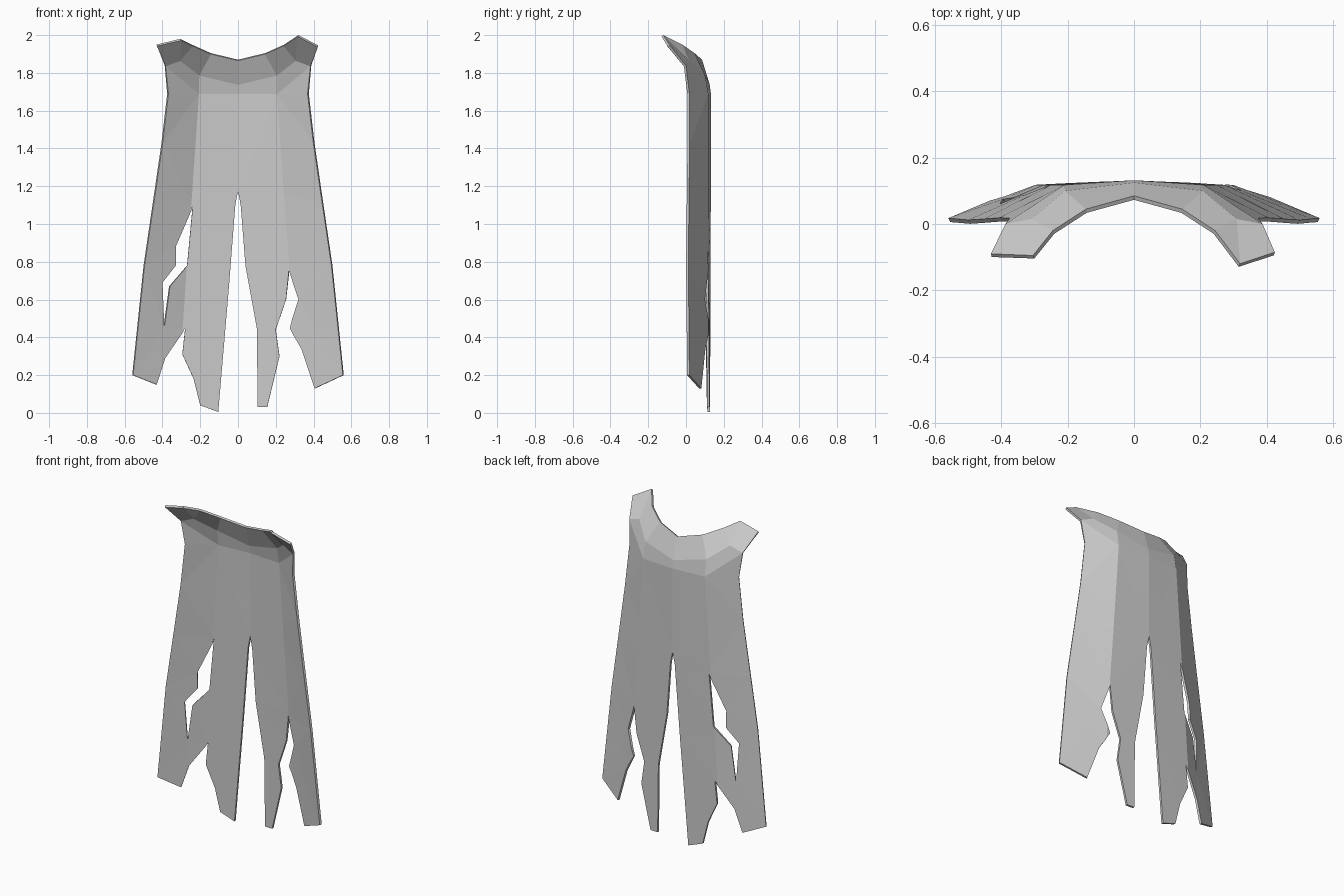
import bpy
import bmesh
from mathutils import Vector

if "Cube" in bpy.data.objects:
    bpy.data.objects.remove(bpy.data.objects["Cube"], do_unlink=True)

SEAM = 1.69      # height where the hanging cloth meets the collar
FOLD = 0.56      # side fold, as a share of the half width
FLARE = 0.124    # widening per unit of drop


def half_width(z):
    return 0.375 + FLARE * (SEAM - z)


def depth(x, z):
    """Back surface of the hanging cloth: nearly flat middle, sides swept forward."""
    s = abs(x) / half_width(z)
    if s < FOLD:
        return 0.132 - 0.014 * s / FOLD
    return 0.118 - 0.1 * (s - FOLD) / (1 - FOLD)


# Ragged outline of the hanging cloth (x, z)
outline = [
    (0, SEAM), (0.21, SEAM), (0.375, SEAM), (0.405, 1.43), (0.45, 1.12),
    (0.5, 0.78), (0.56, 0.2), (0.41, 0.13), (0.34, 0.34), (0.275, 0.45),
    (0.325, 0.6), (0.27, 0.77), (0.255, 0.6), (0.2, 0.44), (0.22, 0.3),
    (0.155, 0.03), (0.105, 0.03), (0.1, 0.45), (0.04, 0.78), (0.015, 1.1),
    (0, 1.175), (-0.015, 1.1), (-0.05, 0.65), (-0.105, 0.005), (-0.2, 0.04),
    (-0.235, 0.18), (-0.295, 0.31), (-0.28, 0.45), (-0.39, 0.29),
    (-0.435, 0.15), (-0.56, 0.2), (-0.5, 0.78), (-0.45, 1.12),
    (-0.405, 1.43), (-0.375, SEAM), (-0.21, SEAM)]
tear = [(-0.24, 1.1), (-0.335, 0.88), (-0.335, 0.78), (-0.405, 0.69),
        (-0.395, 0.45), (-0.365, 0.67), (-0.27, 0.78)]

bm = bmesh.new()
for loop in (outline, tear):
    vs = [bm.verts.new((x, 0, z)) for x, z in loop]
    for a, b in zip(vs, vs[1:] + vs[:1]):
        bm.edges.new((a, b))
bmesh.ops.triangle_fill(bm, edges=bm.edges[:], use_beauty=True, normal=(0, 1, 0))


def crease(point, normal):
    bmesh.ops.bisect_plane(bm, geom=bm.verts[:] + bm.edges[:] + bm.faces[:],
                           dist=0.0005, plane_co=point, plane_no=normal)


# Vertical folds and cross rows, then bend the sheet
crease((0, 0, 0), (1, 0, 0))
for side in (1, -1):
    crease((side * FOLD * half_width(SEAM), 0, SEAM), (side, 0, FOLD * FLARE))
for row in (1.43, 1.1, 0.78, 0.45):
    crease((0, 0, row), (0, 0, 1))
for v in bm.verts:
    v.co.y = depth(v.co.x, v.co.z)

# Collar: seam row, bend row, and neckline with a raised shoulder tab
collar = {
    "a0": (0, 0.132, SEAM), "a1": (0.21, 0.118, SEAM), "a2": (0.375, 0.018, SEAM),
    "b0": (0, 0.125, 1.74), "b1": (0.208, 0.1, 1.79),
    "b2": (0.31, 0.015, 1.87), "b3": (0.388, 0.0, 1.84),
    "c0": (0, 0.085, 1.87), "c1": (0.145, 0.045, 1.905),
    "c2": (0.245, -0.02, 1.95), "c3": (0.32, -0.12, 2.0), "c4": (0.425, -0.085, 1.945)}
panels = ["a0 a1 b1 b0", "a1 a2 b3", "a1 b3 b2 b1", "b0 b1 c1 c0",
          "b1 b2 c2 c1", "b2 b3 c4 c3", "b2 c3 c2"]
for side in (1, -1):
    points = dict(collar)
    if side < 0:  # the right tab sits a little lower
        points["c3"] = (0.305, -0.095, 1.98)
        points["c4"] = (0.432, -0.09, 1.95)
    made = {k: bm.verts.new((side * x, y, z)) for k, (x, y, z) in points.items()}
    for panel in panels:
        bm.faces.new([made[k] for k in panel.split()])
bmesh.ops.remove_doubles(bm, verts=bm.verts[:], dist=0.004)

# Face everything backward so the thickness grows toward the front
bm.normal_update()
back = Vector((0, 1, 0.3))
bmesh.ops.reverse_faces(bm, faces=[f for f in bm.faces if f.normal.dot(back) < 0])

mesh = bpy.data.meshes.new("torn_cape")
bm.to_mesh(mesh)
bm.free()
cape = bpy.data.objects.new("torn_cape", mesh)
bpy.context.collection.objects.link(cape)

solid = cape.modifiers.new("cloth_thickness", "SOLIDIFY")
solid.thickness = 0.013
solid.offset = -1

# Plain grey cloth
grey = bpy.data.materials.new("grey_cloth")
grey.use_nodes = True
colour = (0.6, 0.6, 0.6, 1)
grey.diffuse_color = colour
grey.node_tree.nodes["Principled BSDF"].inputs["Base Color"].default_value = colour
mesh.materials.append(grey)
